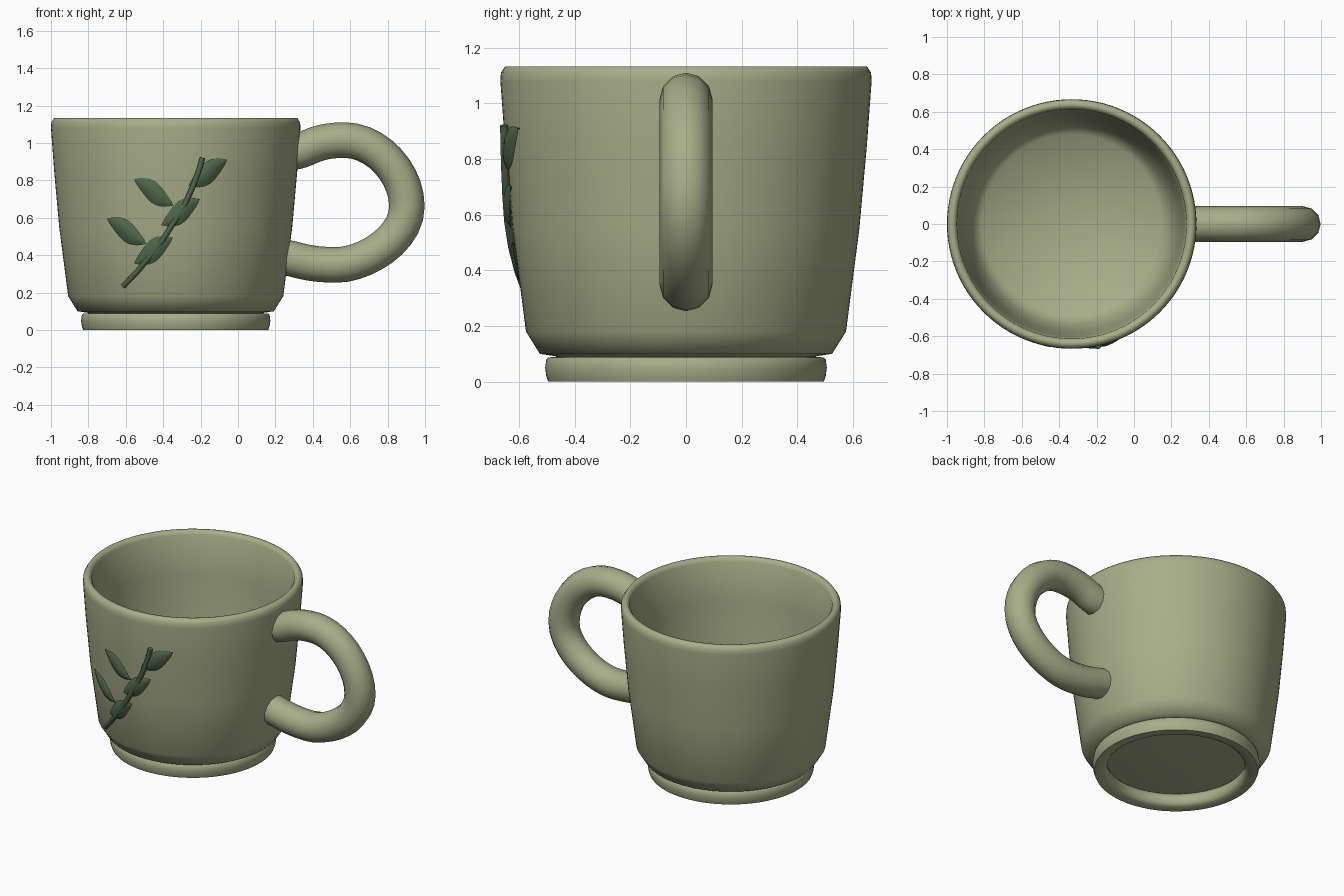
import bpy, math
from mathutils import Vector

cube = bpy.data.objects.get("Cube")
if cube:
    bpy.data.objects.remove(cube, do_unlink=True)

CX = -0.333  # axis of the cup


def material(name, rgb):
    m = bpy.data.materials.new(name)
    m.use_nodes = True
    m.diffuse_color = (*rgb, 1)
    bsdf = next(n for n in m.node_tree.nodes if n.type == 'BSDF_PRINCIPLED')
    bsdf.inputs["Base Color"].default_value = (*rgb, 1)
    return m


sage = material("sage glaze", (0.39, 0.42, 0.25))
green = material("leaf green", (0.08, 0.135, 0.07))


def add(name, data, mat):
    ob = bpy.data.objects.new(name, data)
    bpy.context.collection.objects.link(ob)
    data.materials.append(mat)
    return ob


def mesh_part(name, verts, faces, mat, angle):
    me = bpy.data.meshes.new(name)
    me.from_pydata(verts, [], faces)
    ob = add(name, me, mat)
    bpy.ops.object.select_all(action='DESELECT')
    ob.select_set(True)
    bpy.context.view_layer.objects.active = ob
    bpy.ops.object.mode_set(mode='EDIT')
    bpy.ops.mesh.select_all(action='SELECT')
    bpy.ops.mesh.remove_doubles(threshold=0.0001)
    bpy.ops.mesh.normals_make_consistent(inside=False)
    bpy.ops.object.mode_set(mode='OBJECT')
    bpy.ops.object.shade_smooth_by_angle(angle=math.radians(angle))
    return ob


def lathe(name, profile, closed, mat, angle, n=96):
    k = len(profile)
    verts = [(CX + r * math.cos(math.tau * i / n), r * math.sin(math.tau * i / n), z)
             for i in range(n) for r, z in profile]
    faces = [(i * k + j, (i + 1) % n * k + j, (i + 1) % n * k + (j + 1) % k, i * k + (j + 1) % k)
             for i in range(n) for j in range(k if closed else k - 1)]
    return mesh_part(name, verts, faces, mat, angle)


# Cup body: outer wall, rim, inner wall and floor
outer = [(0.46, 0.09), (0.525, 0.1), (0.575, 0.18), (0.623, 0.55), (0.65, 0.85),
         (0.667, 1.08), (0.665, 1.11), (0.65, 1.133)]
inner = [(0.628, 1.133), (0.613, 1.11), (0.6, 0.85), (0.575, 0.55), (0.535, 0.22), (0.48, 0.155)]
lathe("cup_body", [(0, 0.09)] + outer + inner + [(0, 0.15)], False, sage, 60)

# Foot ring
lathe("foot_ring", [(0.495, 0), (0.502, 0.02), (0.506, 0.05), (0.502, 0.08), (0.495, 0.087),
                    (0.44, 0.092), (0.42, 0.07), (0.415, 0.045), (0.422, 0.015), (0.44, 0)],
      True, sage, 60)

# Handle: x, z, and tangent dx, dz for each control point
path = [(0.29, 0.95, 0.09, 0.01), (0.57, 1.015, 0.17, 0), (0.903, 0.66, 0, -0.18),
        (0.53, 0.348, -0.14, 0), (0.255, 0.388, -0.09, 0.02)]
cu = bpy.data.curves.new("handle", 'CURVE')
cu.dimensions = '3D'
cu.bevel_depth = 0.095
cu.bevel_resolution = 4
cu.resolution_u = 10
cu.use_fill_caps = True
sp = cu.splines.new('BEZIER')
sp.bezier_points.add(len(path) - 1)
for p, (x, z, dx, dz) in zip(sp.bezier_points, path):
    p.handle_left_type = p.handle_right_type = 'FREE'
    p.co = (x, 0, z)
    p.handle_left = (x - dx, 0, z - dz)
    p.handle_right = (x + dx, 0, z + dz)
add("handle", cu, sage)


def on_wall(x, z, lift):
    """Point on the front of the cup wall, raised outwards by lift."""
    for (r0, z0), (r1, z1) in zip(outer, outer[1:]):
        if z0 <= z <= z1:
            r = r0 + (r1 - r0) * (z - z0) / (z1 - z0) + lift
            return Vector((x, -math.sqrt(r * r - (x - CX) ** 2), z))


# Stem of the sprig, following the wall
stem = bpy.data.curves.new("stem", 'CURVE')
stem.dimensions = '3D'
stem.bevel_depth = 0.015
stem.bevel_resolution = 2
stem.use_fill_caps = True
points = [(-0.613, 0.235), (-0.54, 0.31), (-0.47, 0.395), (-0.40, 0.485), (-0.34, 0.58),
          (-0.285, 0.67), (-0.24, 0.77), (-0.21, 0.85), (-0.19, 0.92)]
sp = stem.splines.new('POLY')
sp.points.add(len(points) - 1)
for p, (x, z) in zip(sp.points, points):
    p.co = (*on_wall(x, z, 0.014), 1)
sp.use_smooth = True
add("stem", stem, green)


def leaf(name, base, tip, width, skew):
    """Pointed leaf with a raised midrib, laid on the wall."""
    a, b = Vector(base), Vector(tip)
    side = Vector((a.y - b.y, b.x - a.x)).normalized()
    n, verts = 12, []
    for i in range(n + 1):
        t = i / n
        w = width * math.sin(math.pi * t) ** 0.8 / 2
        c = a.lerp(b, t) + side * skew * math.sin(math.tau * t)
        bump = 0.02 * math.sin(math.pi * t)
        for s, lift in ((-1, 0.008), (-0.5, 0.008 + bump * 0.7), (0, 0.008 + bump),
                        (0.5, 0.008 + bump * 0.7), (1, 0.008), (0, 0.002)):
            q = c + side * w * s
            verts.append(on_wall(q.x, q.y, lift))
    faces = [(i * 6 + j, i * 6 + 6 + j, i * 6 + 6 + (j + 1) % 6, i * 6 + (j + 1) % 6)
             for i in range(n) for j in range(6)]
    mesh_part(name, verts, faces, green, 40)


# Leaves: two to the model's right of the stem, three to its left
leaf("right_leaf_upper", (-0.345, 0.665), (-0.555, 0.805), 0.1, 0.008)
leaf("right_leaf_lower", (-0.49, 0.46), (-0.7, 0.595), 0.1, 0.008)
for i, (x, z) in enumerate([(-0.555, 0.355), (-0.41, 0.56), (-0.265, 0.77)]):
    leaf(f"left_leaf_{i + 1}", (x, z), (x + 0.207, z + 0.14), 0.105, -0.008)
